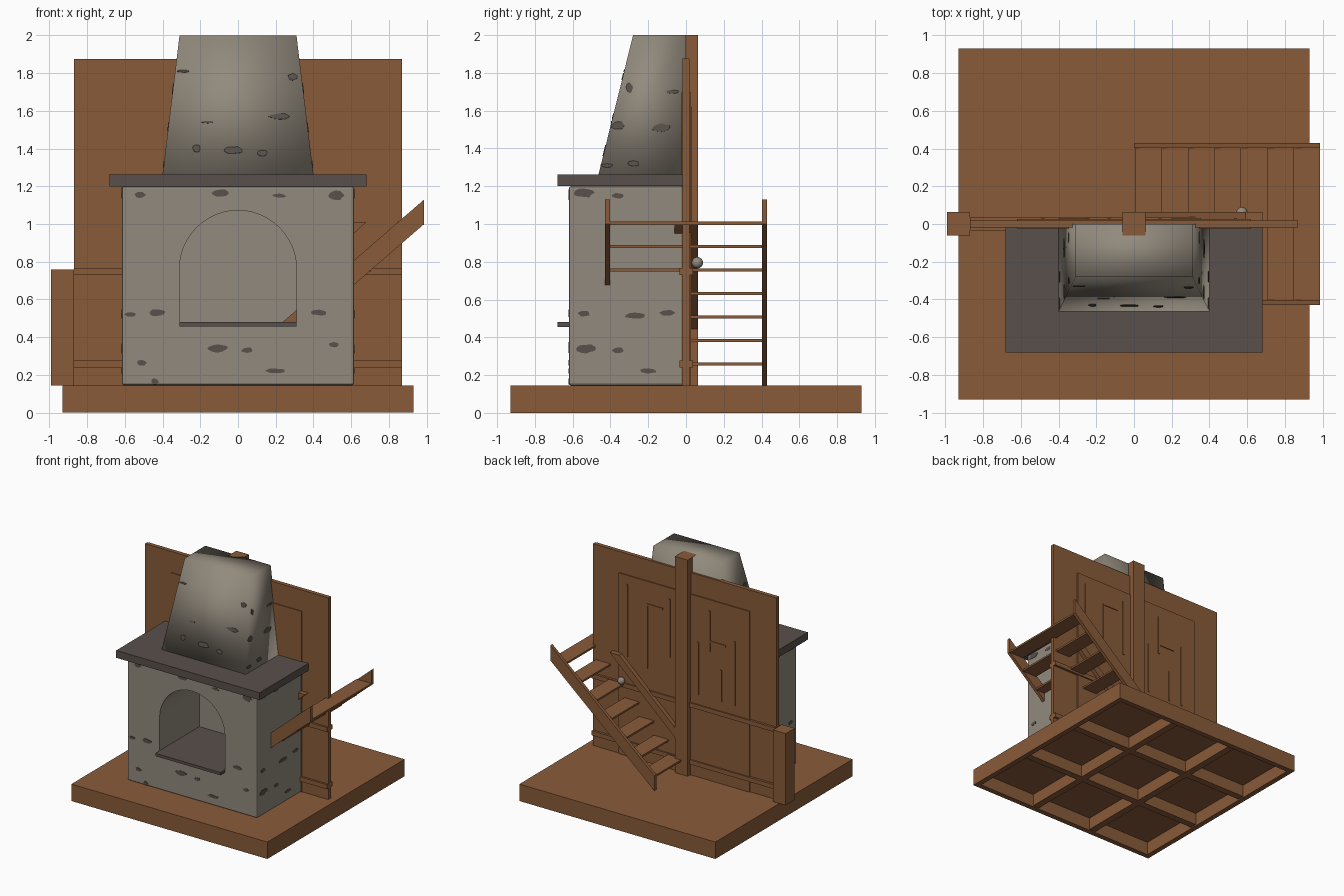
import bpy, bmesh, math, random
from mathutils import Vector

if "Cube" in bpy.data.objects:
    bpy.data.objects.remove(bpy.data.objects["Cube"])

random.seed(4)


def material(name, rgb):
    m = bpy.data.materials.new(name)
    m.diffuse_color = (*rgb, 1)
    m.use_nodes = True
    m.node_tree.nodes["Principled BSDF"].inputs["Base Color"].default_value = m.diffuse_color
    return m


WOOD = material("brown wood", (0.25, 0.104, 0.041))
STONE = material("grey plaster", (0.29, 0.255, 0.205))
DARK = material("dark stone", (0.098, 0.079, 0.069))


def finish(name, bm, mat):
    bmesh.ops.recalc_face_normals(bm, faces=bm.faces[:])
    me = bpy.data.meshes.new(name)
    bm.to_mesh(me)
    bm.free()
    me.materials.append(mat)
    ob = bpy.data.objects.new(name, me)
    bpy.context.collection.objects.link(ob)
    return ob


def prism(name, pts, y0, y1, mat):
    """Extrude an (x, z) outline from y0 to y1."""
    bm = bmesh.new()
    a = [bm.verts.new((x, y0, z)) for x, z in pts]
    b = [bm.verts.new((x, y1, z)) for x, z in pts]
    bm.faces.new(a)
    bm.faces.new(b)
    for i in range(len(a)):
        j = (i + 1) % len(a)
        bm.faces.new((a[i], a[j], b[j], b[i]))
    return finish(name, bm, mat)


def box(name, x0, x1, y0, y1, z0, z1, mat=WOOD):
    return prism(name, [(x0, z0), (x1, z0), (x1, z1), (x0, z1)], y0, y1, mat)


def modify(ob, kind, **props):
    m = ob.modifiers.new(kind.lower(), kind)
    for k, v in props.items():
        setattr(m, k, v)


# Floor: deck, rim and crossing joists, hollow underneath
FLOOR, R = 0.145, 0.93
box("floor_deck", -R, R, -R, R, 0.115, FLOOR)
for s in (-1, 1):
    lo, hi = sorted((s * R, s * (R - 0.045)))
    box("floor_rim_side", lo, hi, -R, R, 0, 0.115)
    box("floor_rim_end", -R + 0.045, R - 0.045, lo, hi, 0, 0.115)
    c = s * 0.3
    box("floor_joist_long", c - 0.03, c + 0.03, -R + 0.045, R - 0.045, 0.01, 0.115)
    box("floor_joist_cross", -R + 0.045, R - 0.045, c - 0.03, c + 0.03, 0.01, 0.115)

# Wall, raised door-sized panel, posts and rails
box("wall", -0.87, 0.87, -0.018, 0.018, FLOOR, 1.875)
box("wall_panel", -0.62, 0.62, -0.025, 0.027, FLOOR, 1.695)
box("main_post", -0.06, 0.06, -0.06, 0.063, FLOOR, 2.0)
box("short_post", -0.99, -0.87, -0.06, 0.063, FLOOR, 0.76)
for z in (0.24, 0.73):
    box("wall_rail", -0.87, 0.87, -0.035, 0.038, z, z + 0.038)

# Thin trim strips on the back of the wall panel: x0, x1, z0, z1
for x0, x1, z0, z1 in [
        (0.53, 0.545, 1.0, 1.62), (0.34, 0.355, 0.95, 1.5), (0.2, 0.35, 1.49, 1.505),
        (0.13, 0.145, 1.1, 1.6), (-0.25, -0.235, 1.25, 1.6), (-0.4, -0.24, 1.33, 1.345),
        (-0.14, -0.125, 0.85, 1.3), (-0.49, -0.475, 0.85, 1.4), (-0.36, -0.345, 0.85, 1.12)]:
    box("wall_trim", x0, x1, 0.026, 0.033, z0, z1)

# Diagonal brace and round knob
brace = [(0, 0.32), (0.68, 0.945), (0.68, 1.01), (0.61, 1.01), (0, 0.45)]
brace = [(0, 0.39), (0.68, 1.01), (0.59, 1.01), (0, 0.475)]
prism("diagonal_brace", brace, -0.06, 0.063, WOOD)
bpy.ops.mesh.primitive_uv_sphere_add(segments=20, ring_count=12, radius=0.03,
                                     location=(0.572, 0.06, 0.795))
knob = bpy.context.object
knob.name = "knob"
knob.data.materials.append(STONE)
bpy.ops.object.shade_smooth()

# Stairs: two stringers and seven treads
for y in (-0.43, 0.402):
    prism("stair_stringer", [(0, FLOOR), (0.0, 0.275), (0.987, 1.13), (0.987, 1.0)],
          y, y + 0.028, WOOD)
for i in range(7):
    x, z = 0.005 + 0.14 * i, 0.252 + 0.124 * i
    box("stair_tread", x, x + 0.14, -0.405, 0.405, z, z + 0.016)

# Fireplace body with arched firebox cut out
body = box("fireplace_body", -0.615, 0.615, -0.62, 0.0, FLOOR, 1.2, STONE)
arch = [(-0.31, 0.46), (0.31, 0.46)]
arch += [(0.31 * math.cos(math.pi * k / 24), 0.762 + 0.31 * math.sin(math.pi * k / 24))
         for k in range(25)]
cutter = prism("firebox_cutter", arch, -0.8, -0.08, STONE)
cutter.hide_render = True
cutter.hide_set(True)
modify(body, "BEVEL", width=0.012, segments=2)
modify(body, "BOOLEAN", object=cutter, operation="DIFFERENCE", solver="EXACT")
box("hearth_slab", -0.309, 0.309, -0.68, -0.081, 0.456, 0.48, DARK)
box("mantel_slab", -0.68, 0.68, -0.68, -0.018, 1.2, 1.263, DARK)

# Tapered hood, smooth shaded over its corners
bm = bmesh.new()
low = [bm.verts.new(p) for p in [(-0.4, -0.463, 1.263), (0.4, -0.463, 1.263),
                                 (0.4, 0, 1.263), (-0.4, 0, 1.263)]]
top = [bm.verts.new(p) for p in [(-0.31, -0.28, 2), (0.31, -0.28, 2),
                                 (0.31, 0, 2), (-0.31, 0, 2)]]
bm.faces.new(low)
bm.faces.new(top)
for i in range(4):
    j = (i + 1) % 4
    bm.faces.new((low[i], low[j], top[j], top[i]))
hood = finish("chimney_hood", bm, STONE)
for p in hood.data.polygons:
    p.use_smooth = True

# Exposed stone patches: thin ragged plates on the plaster
patches = bmesh.new()


def patch(c, u, v, w, h):
    c, u, v = Vector(c), Vector(u).normalized(), Vector(v).normalized()
    n = u.cross(v)
    rim = []
    for k in range(12):
        a = math.tau * k / 12
        r = random.uniform(0.85, 1.15)
        rim.append(c + u * (w / 2 * r * math.cos(a)) + v * (h / 2 * r * math.sin(a)))
    a = [patches.verts.new(p + n * 0.003) for p in rim]
    b = [patches.verts.new(p - n * 0.003) for p in rim]
    patches.faces.new(a)
    patches.faces.new(b[::-1])
    for i in range(12):
        j = (i + 1) % 12
        patches.faces.new((a[i], b[i], b[j], a[j]))


UP, X, Y = (0, 0, 1), (1, 0, 0), (0, 1, 0)
for x, z, w, h in [(-.09, 1.165, .09, .04), (.22, 1.15, .07, .02), (-.52, 1.155, .06, .03),
                   (.52, 1.15, .08, .05), (-.57, .52, .06, .025), (-.43, .53, .09, .035),
                   (.43, .53, .08, .03), (-.11, .34, .11, .04), (.05, .33, .06, .03),
                   (-.51, .265, .05, .03), (.51, .36, .05, .03), (.2, .222, .1, .025),
                   (-.44, .165, .04, .03)]:
    patch((x, -0.62, z), X, UP, w, h)
for y, z, w, h in [(-.54, 1.165, .1, .05), (-.36, 1.15, .06, .03), (-.54, .525, .06, .03),
                   (-.27, .515, .11, .03), (-.1, .53, .08, .03), (-.53, .34, .1, .045),
                   (-.36, .33, .06, .03), (-.2, .222, .09, .025)]:
    for s in (-1, 1):
        patch((s * 0.615, y, z), Y, UP, w, h)
for x, z, w, h in [(-.03, 1.39, .1, .04), (.13, 1.375, .05, .03), (.22, 1.57, .11, .03),
                   (.29, 1.78, .05, .035), (-.29, 1.81, .06, .012), (-.22, 1.4, .04, .04),
                   (-.16, 1.54, .06, .012)]:
    patch((x, -0.463 + (z - 1.263) * 0.2483, z), X, (0, 0.2483, 1), w, h)
for y, z, w, h in [(-.36, 1.52, .07, .04), (-.3, 1.72, .035, .05), (-.13, 1.51, .1, .04),
                   (-.28, 1.32, .06, .03), (-.42, 1.31, .06, .02), (-.07, 1.7, .06, .02)]:
    for s in (-1, 1):
        patch((s * (0.4 - (z - 1.263) * 0.122), y, z), Y, (-s * 0.122, 0, 1), w, h)
finish("stone_patches", patches, DARK)
